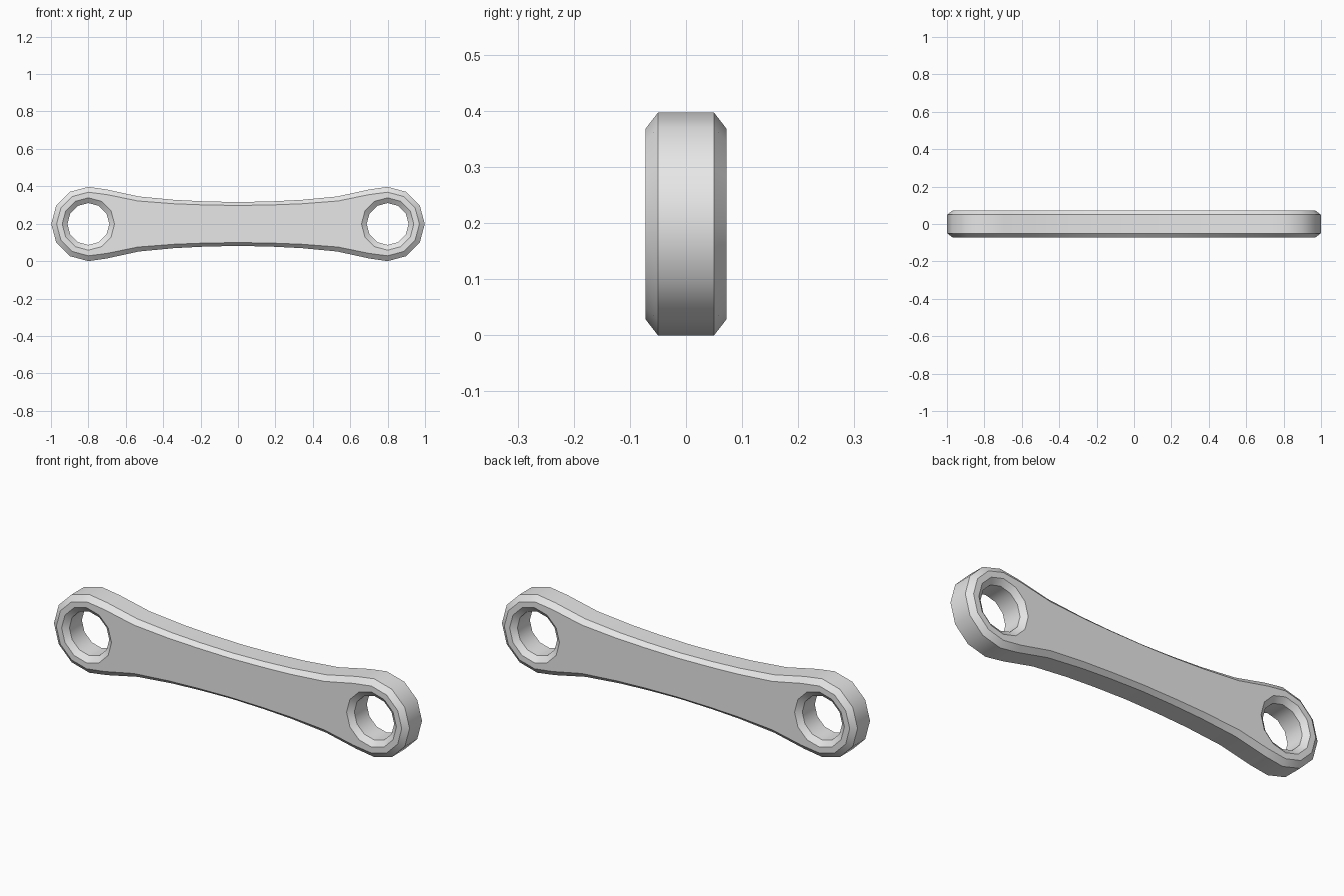
import bpy, bmesh, math

cube = bpy.data.objects.get("Cube")
if cube:
    bpy.data.objects.remove(cube, do_unlink=True)

MID_Z = 0.1985      # height of the long axis
EYE_X = 0.8         # distance of each eye from the middle
RIM_Y, FACE_Y = 0.05, 0.072


def arc(radius, start, end, steps):
    """Points on a circle about the eye, angles in degrees."""
    angles = [math.radians(start + (end - start) * i / steps) for i in range(steps + 1)]
    return [(EYE_X + radius * math.cos(a), radius * math.sin(a)) for a in angles]


def outline(waist, radius):
    """Closed outline mirrored from one quarter: waist points, then round end."""
    quarter = waist + arc(radius, 90, 0, 3)
    lower = [(x, -z) for x, z in quarter[-2::-1]]
    right = quarter + lower
    left = [(-x, z) for x, z in right[-2:0:-1]]
    return right + left


def add_ring(bm, points, y):
    return [bm.verts.new((x, y, MID_Z + z)) for x, z in points]


def bridge(bm, a, b):
    n = len(a)
    for i in range(n):
        j = (i + 1) % n
        bm.faces.new((a[i], a[j], b[j], b[i]))


def loft(bm, sections):
    """Skin a series of rings and return the first and last ring."""
    rings = [add_ring(bm, points, y) for points, y in sections]
    for a, b in zip(rings, rings[1:]):
        bridge(bm, a, b)
    return rings[0], rings[-1]


bm = bmesh.new()

# Chamfered outer rim
rim = outline([(0, 0.117), (0.18, 0.121), (0.34, 0.129), (0.53, 0.147), (0.7, 0.184)], MID_Z)
edge = outline([(0, 0.099), (0.18, 0.102), (0.34, 0.108), (0.535, 0.123), (0.7, 0.157)], 0.17)
walls = [loft(bm, [(edge, -FACE_Y), (rim, -RIM_Y), (rim, RIM_Y), (edge, FACE_Y)])]

# Countersunk bores through both eyes
bore = arc(0.112, 0, 330, 11)
sink = arc(0.14, 0, 330, 11)
for side in (-1, 1):
    b = [(side * x, z) for x, z in bore]
    s = [(side * x, z) for x, z in sink]
    walls.append(loft(bm, [(s, -FACE_Y), (b, -RIM_Y), (b, RIM_Y), (s, FACE_Y)]))

# Flat front and back faces around the bores
for end, normal_y in ((0, -1), (1, 1)):
    edges = []
    for wall in walls:
        ring = wall[end]
        edges += [bm.edges.get((ring[i - 1], ring[i])) for i in range(len(ring))]
    bmesh.ops.triangle_fill(bm, edges=edges, use_beauty=True, normal=(0, normal_y, 0))

bmesh.ops.recalc_face_normals(bm, faces=bm.faces[:])
mesh = bpy.data.meshes.new("link_arm")
bm.to_mesh(mesh)
bm.free()

link = bpy.data.objects.new("link_arm", mesh)
bpy.context.collection.objects.link(link)

# Plain grey finish
grey = bpy.data.materials.new("light_grey")
grey.use_nodes = True
grey.diffuse_color = (0.8, 0.8, 0.8, 1)
grey.node_tree.nodes["Principled BSDF"].inputs["Base Color"].default_value = (0.8, 0.8, 0.8, 1)
mesh.materials.append(grey)

# Smooth round walls, crisp chamfers
bpy.ops.object.select_all(action="DESELECT")
link.select_set(True)
bpy.context.view_layer.objects.active = link
bpy.ops.object.shade_smooth_by_angle(angle=math.radians(32))
